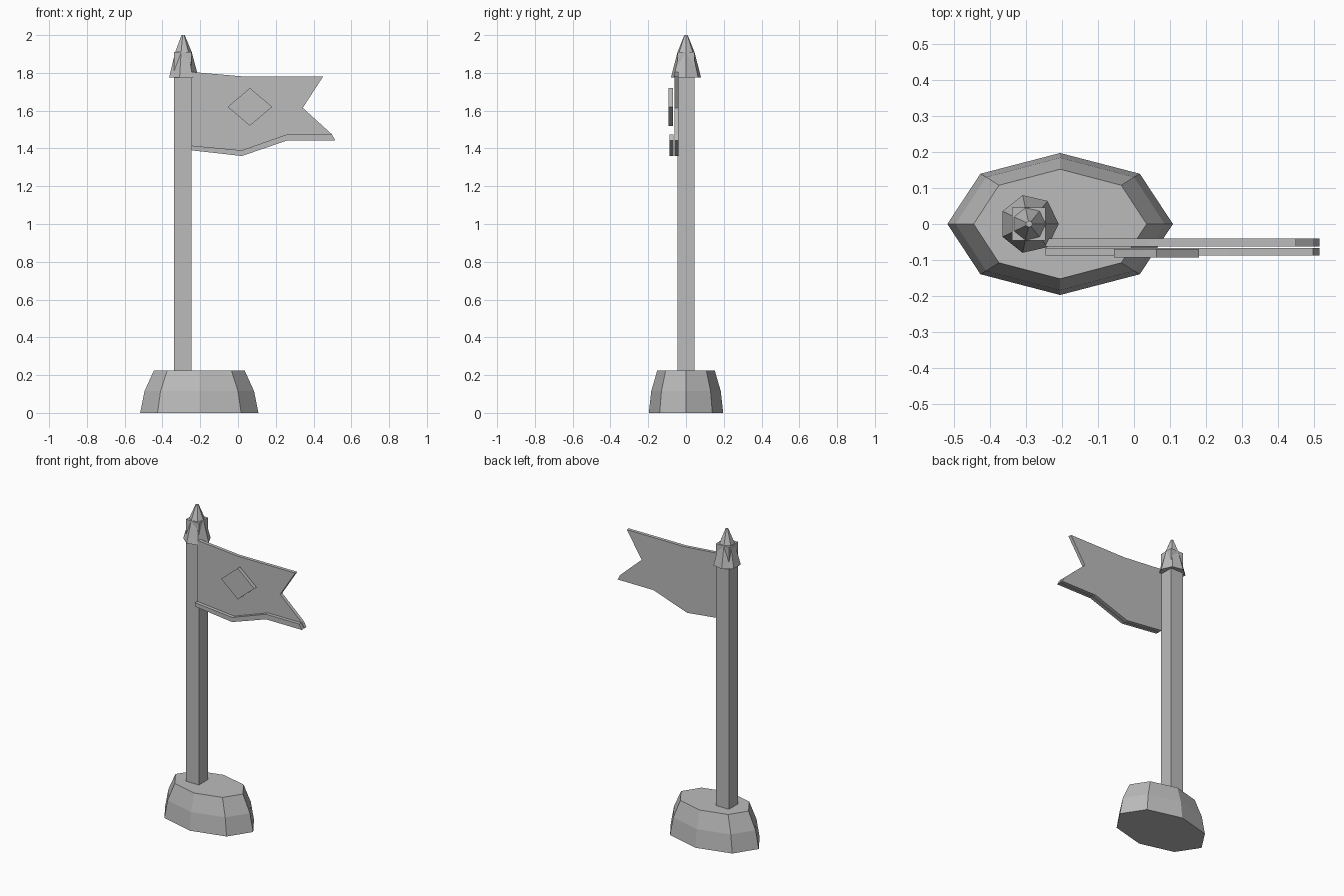
import bpy
from math import cos, sin, tau

cube = bpy.data.objects.get("Cube")
if cube:
    bpy.data.objects.remove(cube, do_unlink=True)

# One plain grey for everything
grey = bpy.data.materials.new("plain_grey")
grey.use_nodes = True
colour = (0.5, 0.5, 0.5, 1)
grey.diffuse_color = colour
grey.node_tree.nodes["Principled BSDF"].inputs["Base Color"].default_value = colour


def make(name, verts, faces):
    mesh = bpy.data.meshes.new(name)
    mesh.from_pydata(verts, [], faces)
    mesh.materials.append(grey)
    obj = bpy.data.objects.new(name, mesh)
    bpy.context.collection.objects.link(obj)
    return obj


def loft(name, rings):
    """Skin a stack of equal-length rings and cap both ends."""
    n = len(rings[0])
    faces = [tuple(reversed(range(n)))]
    for k in range(len(rings) - 1):
        for i in range(n):
            j = (i + 1) % n
            faces.append((k * n + i, k * n + j, (k + 1) * n + j, (k + 1) * n + i))
    faces.append(tuple(range((len(rings) - 1) * n, len(rings) * n)))
    return make(name, [v for ring in rings for v in ring], faces)


def oval(sides, cx, rx, ry, z):
    return [(cx + rx * cos(tau * i / sides), ry * sin(tau * i / sides), z)
            for i in range(sides)]


def slab(name, outline, front, back):
    """Extrude a counter-clockwise x-z outline from back to front."""
    return loft(name, [[(x, y, z) for x, z in outline] for y in (back, front)])


# Domed octagonal foot
loft("base", [oval(8, -0.205, rx, ry, z) for rx, ry, z in
              ((0.313, 0.197, 0), (0.29, 0.184, 0.115), (0.24, 0.152, 0.225))])

# Square pole, its corners poking through the finial
left, right, half = -0.338, -0.246, 0.046
loft("pole", [[(left, -half, z), (right, -half, z), (right, half, z), (left, half, z)]
              for z in (0.2, 1.91)])

# Seven-sided pointed finial
loft("finial", [oval(7, -0.291, r, r, z) for r, z in
                ((0.082, 1.775), (0.046, 1.91), (0.009, 2.0))])

# Swallow-tailed banner and the trim along its lower edge
lower_edge = [(-0.246, 1.39), (0.02, 1.36), (0.26, 1.442), (0.515, 1.442), (0.497, 1.475)]
slab("banner", lower_edge + [(0.343, 1.615), (0.45, 1.78), (0.04, 1.78), (-0.246, 1.805)],
     -0.062, -0.04)
slab("banner_trim", lower_edge + [(0.26, 1.475), (0.02, 1.39), (-0.246, 1.415)],
     -0.088, -0.066)

# Diamond emblem in front of the banner
cx, cz, w, h = 0.063, 1.62, 0.118, 0.1
slab("diamond_emblem", [(cx - w, cz), (cx, cz - h), (cx + w, cz), (cx, cz + h)],
     -0.093, -0.07)
